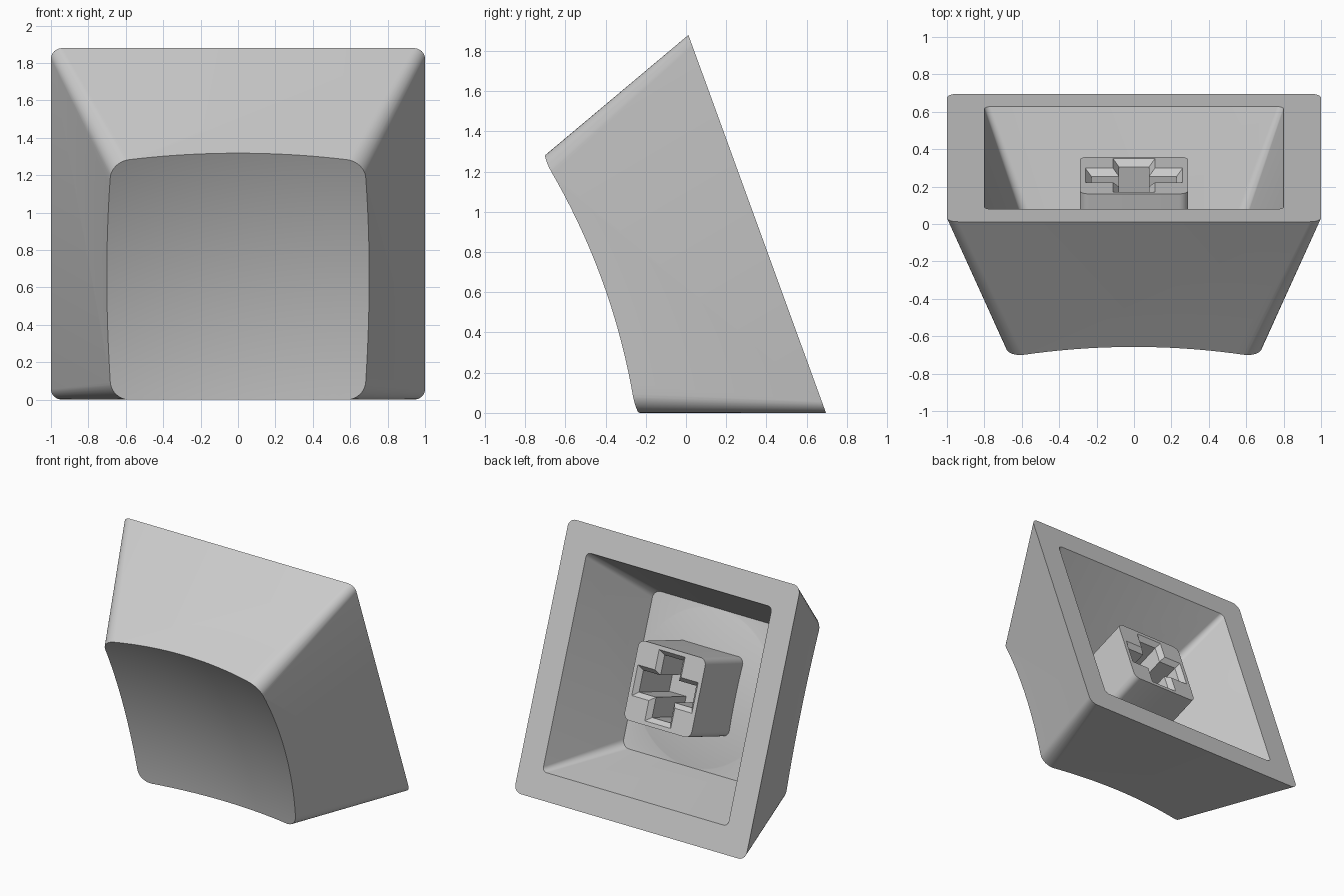
import bpy, bmesh, math
from mathutils import Matrix

if "Cube" in bpy.data.objects:
    bpy.data.objects.remove(bpy.data.objects["Cube"])

# Parts are built with the open rim on the local XY plane, then tilted as a whole
TILT = Matrix.Translation((0, 0.354, 0.94)) @ Matrix.Rotation(math.radians(110), 4, 'X')
SLOPE = math.tan(math.radians(20))

grey = bpy.data.materials.new("light grey plastic")
grey.diffuse_color = (0.6, 0.6, 0.6, 1)
grey.use_nodes = True
grey.node_tree.nodes["Principled BSDF"].inputs["Base Color"].default_value = grey.diffuse_color


def rounded_square(half, radius, steps=8):
    """Square outline with rounded corners, counter-clockwise."""
    pts = []
    for q, (sx, sy) in enumerate([(1, 1), (-1, 1), (-1, -1), (1, -1)]):
        for i in range(steps + 1):
            a = math.pi / 2 * (q + i / steps)
            pts.append((sx * (half - radius) + radius * math.cos(a),
                        sy * (half - radius) + radius * math.sin(a)))
    return pts


def cross(arm, width):
    """Plus-shaped outline, counter-clockwise."""
    quarter = [(arm, -width), (arm, width), (width, width)]
    pts = []
    for q in range(4):
        c, s = [(1, 0), (0, 1), (-1, 0), (0, -1)][q]
        pts += [(c * x - s * y, s * x + c * y) for x, y in quarter]
    return pts


def circle(radius, steps=96):
    return [(radius * math.cos(2 * math.pi * i / steps),
             radius * math.sin(2 * math.pi * i / steps)) for i in range(steps)]


def loft(name, sections):
    """Closed solid through a list of (outline, height)."""
    bm = bmesh.new()
    rings = [[bm.verts.new((x, y, h)) for x, y in pts] for pts, h in sections]
    n = len(rings[0])
    for a, b in zip(rings, rings[1:]):
        for i in range(n):
            j = (i + 1) % n
            bm.faces.new((a[i], a[j], b[j], b[i]))
    bm.faces.new(rings[0][::-1])
    bm.faces.new(rings[-1])
    me = bpy.data.meshes.new(name)
    bm.to_mesh(me)
    bm.free()
    me.materials.append(grey)
    ob = bpy.data.objects.new(name, me)
    bpy.context.collection.objects.link(ob)
    return ob


def bowl(name, pole, radius):
    """Solid whose underside is a shallow spherical cap."""
    rings = []
    for i in range(37):
        r = 0.006 + 1.194 * i / 36
        rings.append((circle(r), pole + radius - math.sqrt(radius ** 2 - r * r)))
    rings.append((circle(1.2), 1.6))
    return loft(name, rings)


def cut(ob, cutter):
    m = ob.modifiers.new("cut", 'BOOLEAN')
    m.operation, m.solver, m.object = 'DIFFERENCE', 'EXACT', cutter
    bpy.context.view_layer.objects.active = ob
    bpy.ops.object.modifier_apply(modifier=m.name)
    bpy.data.objects.remove(cutter)


# Outer shell: tapered block with a spherical dish in its top
shell = loft("cap_shell", [(rounded_square(1 - SLOPE * h, 0.06 + 0.045 * h), h)
                           for h in (0, 1.05)])
cut(shell, bowl("dish_cutter", 0.743, 3.2))

# Hollow: tapered recess whose ceiling bulges down beneath the dish
hollow = loft("hollow_cutter", [(rounded_square(0.8 - SLOPE * h, 0.035 + 0.04 * h), h)
                                for h in (-0.1, 0.62)])
cut(hollow, bowl("bulge_cutter", 0.57, 3.37))
cut(shell, hollow)

# Mounting stem with a chamfered cross-shaped socket
stem = loft("mounting_stem", [(rounded_square(0.29, 0.05), h) for h in (0.10, 0.66)])
cut(stem, loft("socket_cutter", [(cross(0.265, 0.12), 0.09), (cross(0.26, 0.112), 0.10),
                                 (cross(0.228, 0.08), 0.135), (cross(0.228, 0.08), 0.53)]))

# Tilt everything into place and smooth the curved surfaces
for ob in (shell, stem):
    ob.data.transform(TILT)
    bpy.ops.object.select_all(action='DESELECT')
    ob.select_set(True)
    bpy.context.view_layer.objects.active = ob
    bpy.ops.object.shade_smooth_by_angle(angle=math.radians(20))
